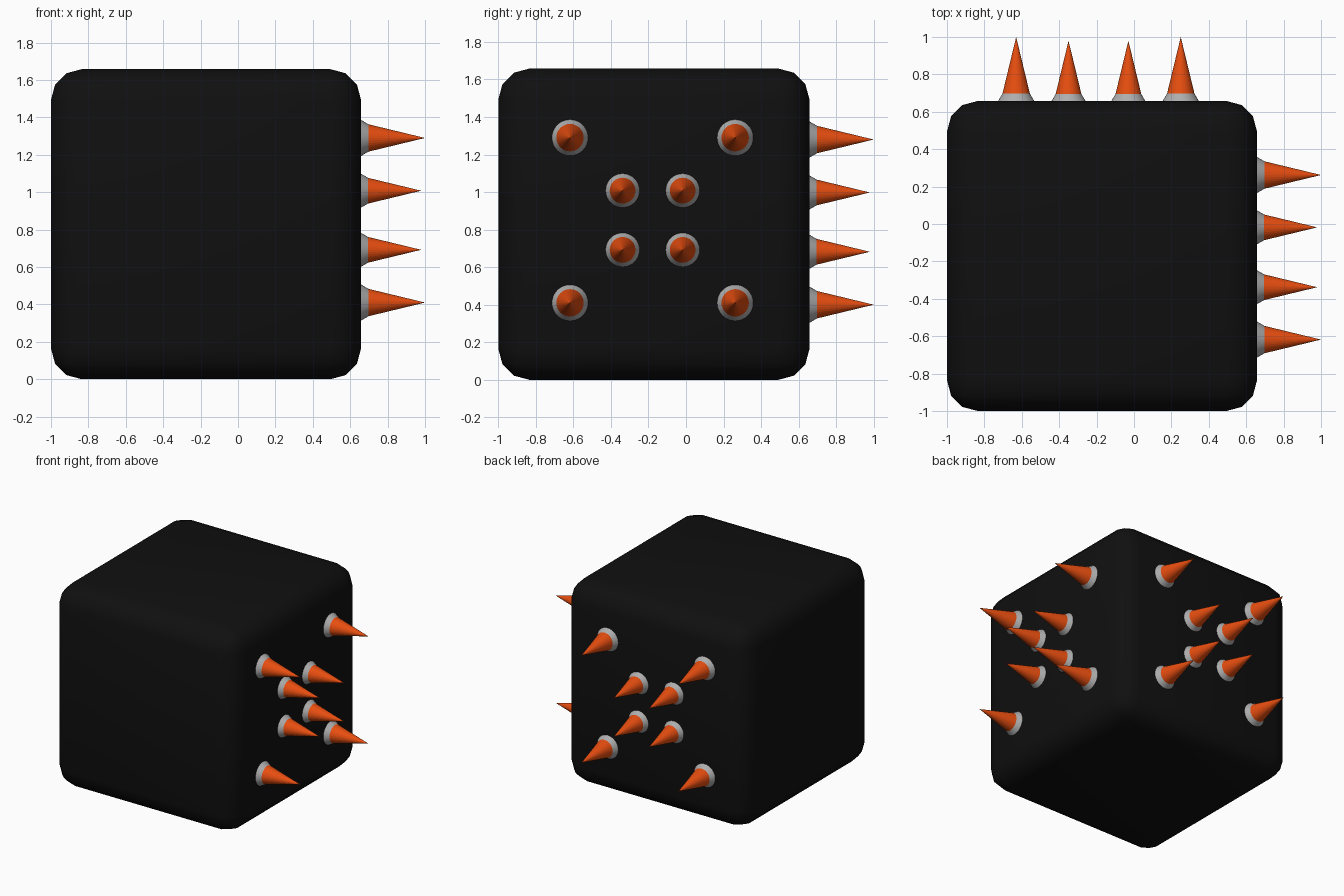
import bpy
import bmesh
from math import radians
from mathutils import Matrix, Vector

if "Cube" in bpy.data.objects:
    bpy.data.objects.remove(bpy.data.objects["Cube"], do_unlink=True)


def material(name, color):
    mat = bpy.data.materials.new(name)
    mat.use_nodes = True
    mat.diffuse_color = color
    mat.node_tree.nodes["Principled BSDF"].inputs["Base Color"].default_value = color
    return mat


BLACK = material("black", (0.005, 0.005, 0.005, 1))
GREY = material("light grey", (0.42, 0.42, 0.42, 1))
ORANGE = material("orange", (0.8, 0.075, 0.005, 1))


def add_object(name, bm, mat, matrix):
    mesh = bpy.data.meshes.new(name)
    bm.to_mesh(mesh)
    bm.free()
    mesh.materials.append(mat)
    obj = bpy.data.objects.new(name, mesh)
    obj.matrix_world = matrix
    bpy.context.collection.objects.link(obj)
    return obj


def smooth(obj, angle):
    bpy.ops.object.select_all(action="DESELECT")
    obj.select_set(True)
    bpy.context.view_layer.objects.active = obj
    bpy.ops.object.shade_smooth_by_angle(angle=radians(angle))


# Rounded cube body
SIZE = 1.658
FACE = SIZE - 1
bm = bmesh.new()
bmesh.ops.create_cube(bm, size=SIZE)
bmesh.ops.bevel(bm, geom=bm.edges[:], offset=0.165, segments=3,
                profile=0.5, affect="EDGES")
body = add_object("body", bm, BLACK,
                  Matrix.Translation((FACE / 2 - 0.5, FACE / 2 - 0.5, SIZE / 2)))
smooth(body, 40)


def cone(name, mat, matrix, r1, r2, start, end):
    bm = bmesh.new()
    bmesh.ops.create_cone(bm, cap_ends=True, segments=32, radius1=r1, radius2=r2,
                          depth=end - start,
                          matrix=Matrix.Translation((0, 0, (start + end) / 2)))
    return add_object(name, bm, mat, matrix)


# Spike with a tapered collar, pointing along a direction
def spike(side, place, direction, scale):
    turn = Vector((0, 0, 1)).rotation_difference(direction).to_matrix().to_4x4()
    matrix = Matrix.Translation(place) @ turn @ Matrix.Scale(scale, 4)
    collar = cone(side + "_collar", GREY, matrix, 0.102, 0.073, -0.01, 0.04)
    smooth(collar, 30)
    cone(side + "_spike", ORANGE, matrix, 0.073, 0, 0.04, 0.342)


# Two nested squares of spikes on the left side and on the back
for half, height, scale in ((0.44, 0.44, 1.0), (0.16, 0.158, 0.9)):
    for a in (-1, 1):
        for b in (-1, 1):
            length = scale if scale == 1 else 0.94
            spike("left", (FACE, -0.178 + a * half, 0.85 + b * height),
                  Vector((1, 0, 0)), length)
            spike("back", (-0.19 + a * half, FACE, 0.84 + b * height),
                  Vector((0, 1, 0)), length)
